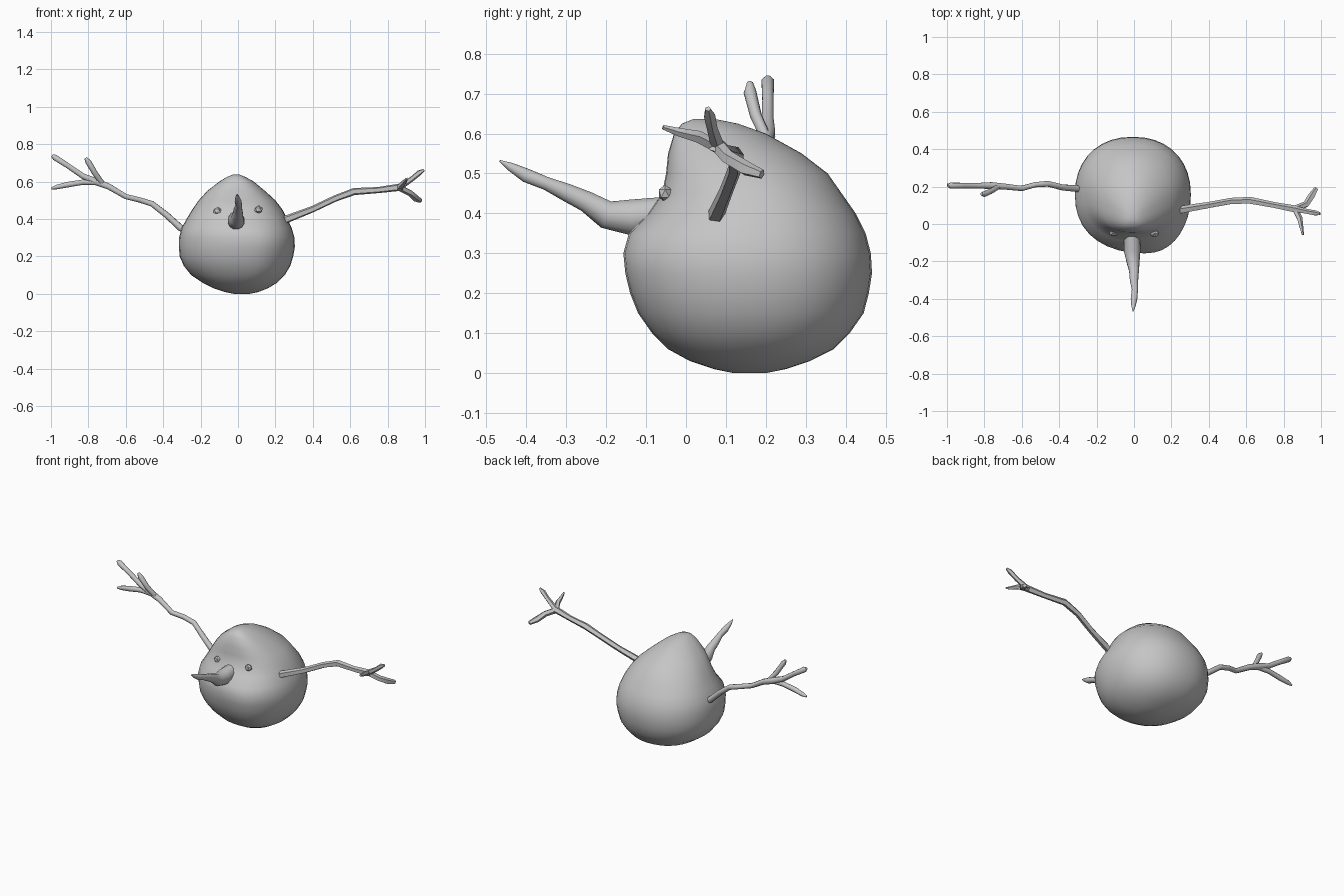
import bpy, bmesh, math
from mathutils import Vector

grey = bpy.data.materials.new("plain grey")
grey.diffuse_color = (0.56, 0.56, 0.56, 1)


def finish(name, bm, angle=50):
    bmesh.ops.recalc_face_normals(bm, faces=bm.faces)
    mesh = bpy.data.meshes.new(name)
    bm.to_mesh(mesh)
    bm.free()
    mesh.materials.append(grey)
    ob = bpy.data.objects.new(name, mesh)
    bpy.context.collection.objects.link(ob)
    bpy.ops.object.select_all(action='DESELECT')
    ob.select_set(True)
    bpy.context.view_layer.objects.active = ob
    bpy.ops.object.shade_smooth_by_angle(angle=math.radians(angle))
    return ob


def loft(bm, rings):
    """Join rings of points into a closed skin."""
    loops = [[bm.verts.new(p) for p in r] for r in rings]
    n = len(loops[0])
    for a, b in zip(loops, loops[1:]):
        for i in range(n):
            j = (i + 1) % n
            bm.faces.new((a[i], a[j], b[j], b[i]))
    bm.faces.new(loops[0])
    bm.faces.new(loops[-1])


def tube(bm, path, sides):
    """Tapered tube through (x, y, z, radius) points."""
    pts = [Vector(p[:3]) for p in path]
    rings = []
    for i, p in enumerate(pts):
        d = (pts[min(i + 1, len(pts) - 1)] - pts[max(i - 1, 0)]).normalized()
        up = Vector((0, 0, 1)) if abs(d.z) < 0.9 else Vector((0, 1, 0))
        u = d.cross(up).normalized()
        v = u.cross(d)
        rings.append([p + path[i][3] * (u * math.cos(t) + v * math.sin(t))
                      for t in (2 * math.pi * (k + 0.5) / sides for k in range(sides))])
    loft(bm, rings)


# Body: lopsided rounded sections (z, x min, x max, y front, y back)
sections = [
    (0.000, -0.02, 0.06, 0.12, 0.20), (0.010, -0.07, 0.11, 0.07, 0.25),
    (0.030, -0.13, 0.16, 0.01, 0.31), (0.060, -0.19, 0.21, -0.045, 0.37),
    (0.100, -0.25, 0.25, -0.085, 0.41), (0.150, -0.29, 0.28, -0.12, 0.445),
    (0.200, -0.312, 0.295, -0.14, 0.458), (0.250, -0.316, 0.304, -0.152, 0.466),
    (0.300, -0.315, 0.302, -0.157, 0.463), (0.350, -0.303, 0.288, -0.143, 0.45),
    (0.400, -0.275, 0.265, -0.095, 0.425), (0.450, -0.245, 0.238, -0.06, 0.39),
    (0.500, -0.21, 0.20, -0.05, 0.355), (0.550, -0.165, 0.145, -0.045, 0.29),
    (0.600, -0.10, 0.085, -0.03, 0.20), (0.625, -0.06, 0.04, -0.01, 0.13),
    (0.637, -0.03, 0.01, 0.02, 0.07)]
SEG = 36
rings = []
for z, x0, x1, y0, y1 in sections:
    cx, cy, rx, ry = (x0 + x1) / 2, (y0 + y1) / 2, (x1 - x0) / 2, (y1 - y0) / 2
    skew = 0.2 * max(0, min(1, (0.45 - z) / 0.15)) * min(1, z / 0.1)
    high = max(0, min(1, (z - 0.38) / 0.1))
    ring = []
    for k in range(SEG):
        t = 2 * math.pi * k / SEG
        c, s = math.cos(t), math.sin(t)
        # flat face in front, narrower ridge behind, toward the top
        e = 2 / (2.2 + high * (0.35 if s < 0 else -0.25))
        x = cx + rx * math.copysign(abs(c) ** e, c)
        y = cy + ry * math.copysign(abs(s) ** e, s)
        x += skew * max(0, cy - y) * (1 - abs(c))
        ring.append(Vector((x, y, z)))
    rings.append(ring)
bm = bmesh.new()
loft(bm, rings)
finish("body", bm, 60)

# Nose: long crooked taper curling upward
bm = bmesh.new()
tube(bm, [(-0.01, -0.05, 0.40, 0.043), (-0.01, -0.14, 0.39, 0.046),
          (-0.005, -0.20, 0.397, 0.036), (0, -0.25, 0.43, 0.027),
          (0, -0.30, 0.453, 0.023), (0.005, -0.35, 0.475, 0.017),
          (0, -0.40, 0.495, 0.018), (-0.003, -0.44, 0.517, 0.011),
          (-0.005, -0.467, 0.532, 0.002)], 12)
finish("nose", bm, 60)

# Eyes: small rough pebbles
for name, x, y, z in (("left_eye", -0.11, -0.048, 0.443), ("right_eye", 0.11, -0.052, 0.45)):
    bm = bmesh.new()
    bmesh.ops.create_icosphere(bm, subdivisions=1, radius=1)
    for v in bm.verts:
        v.co = Vector((x + v.co.x * 0.025, y + v.co.y * 0.019, z + v.co.z * 0.022))
    finish(name, bm, 30)

# Arms: twig branches, each a list of (x, y, z, radius) paths
left_arm = [
    [(-0.25, 0.18, 0.32, 0.020), (-0.31, 0.19, 0.355, 0.019), (-0.38, 0.195, 0.42, 0.017),
     (-0.46, 0.215, 0.482, 0.016), (-0.53, 0.21, 0.503, 0.015), (-0.60, 0.19, 0.52, 0.015),
     (-0.69, 0.20, 0.573, 0.017), (-0.76, 0.205, 0.60, 0.020), (-0.83, 0.205, 0.63, 0.016),
     (-0.91, 0.205, 0.685, 0.015), (-0.98, 0.205, 0.73, 0.017), (-0.994, 0.205, 0.74, 0.008)],
    [(-0.74, 0.20, 0.595, 0.015), (-0.83, 0.205, 0.597, 0.015), (-0.91, 0.205, 0.584, 0.016),
     (-0.97, 0.21, 0.571, 0.013), (-0.998, 0.21, 0.564, 0.006)],
    [(-0.725, 0.20, 0.59, 0.014), (-0.765, 0.175, 0.645, 0.015),
     (-0.80, 0.16, 0.705, 0.016), (-0.815, 0.16, 0.727, 0.008)]]
right_arm = [
    [(0.25, 0.075, 0.395, 0.022), (0.40, 0.10, 0.453, 0.018), (0.52, 0.122, 0.51, 0.018),
     (0.62, 0.125, 0.547, 0.020), (0.75, 0.10, 0.555, 0.017), (0.88, 0.075, 0.572, 0.021)],
    [(0.86, 0.08, 0.568, 0.018), (0.93, 0.065, 0.615, 0.014),
     (0.97, 0.058, 0.648, 0.015), (0.995, 0.055, 0.662, 0.007)],
    [(0.86, 0.08, 0.57, 0.018), (0.92, 0.105, 0.54, 0.018),
     (0.95, 0.15, 0.512, 0.019), (0.975, 0.19, 0.498, 0.012)],
    [(0.86, 0.08, 0.565, 0.016), (0.885, 0.03, 0.592, 0.016),
     (0.895, -0.02, 0.604, 0.011), (0.903, -0.058, 0.616, 0.006)]]
for name, paths, sides in (("left_arm", left_arm, 8), ("right_arm", right_arm, 5)):
    bm = bmesh.new()
    for path in paths:
        tube(bm, path, sides)
    finish(name, bm, 50)
